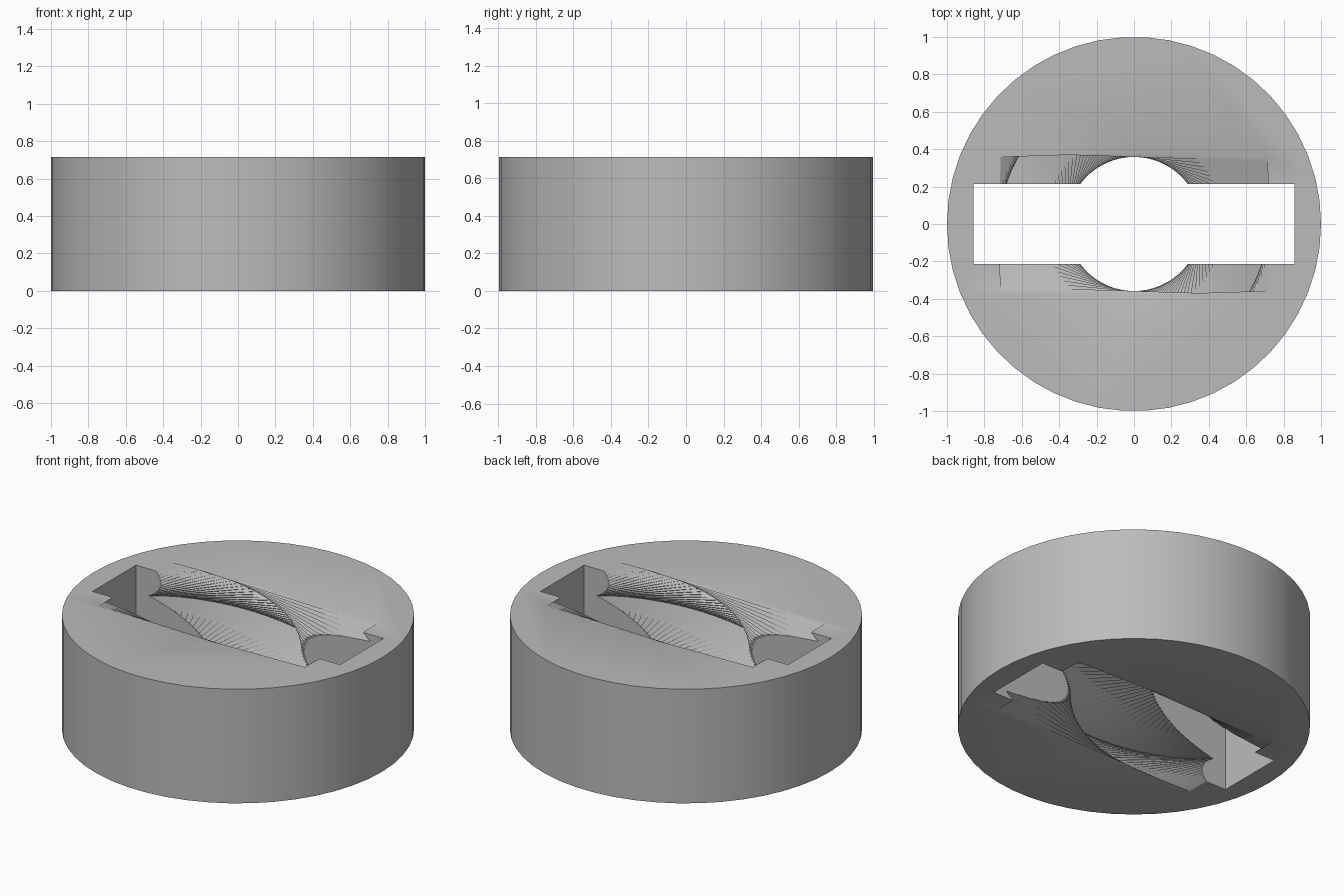
import bpy
import bmesh
from math import pi
from mathutils import Matrix, Vector

HEIGHT = 0.715
SLICES = 50

cube = bpy.data.objects.get("Cube")
if cube:
    bpy.data.objects.remove(cube, do_unlink=True)

grey = bpy.data.materials.new("plain grey")
grey.use_nodes = True
GREY = (0.5, 0.5, 0.5, 1)
grey.diffuse_color = GREY
grey.node_tree.nodes["Principled BSDF"].inputs["Base Color"].default_value = GREY


def make_object(name, bm):
    bmesh.ops.recalc_face_normals(bm, faces=bm.faces)
    mesh = bpy.data.meshes.new(name)
    bm.to_mesh(mesh)
    bm.free()
    mesh.materials.append(grey)
    obj = bpy.data.objects.new(name, mesh)
    bpy.context.collection.objects.link(obj)
    return obj


def rectangle(half_x, half_y):
    return [Vector((sx * half_x, sy * half_y, 0))
            for sx, sy in ((-1, -1), (1, -1), (1, 1), (-1, 1))]


def loft(name, profile, layers):
    """Stack the profile at each (height, angle) and skin the layers."""
    bm = bmesh.new()
    rings = []
    for z, angle in layers:
        turn = Matrix.Rotation(angle, 3, "Z")
        rings.append([bm.verts.new(turn @ p + Vector((0, 0, z))) for p in profile])
    count = len(profile)
    for low, high in zip(rings, rings[1:]):
        for i in range(count):
            j = (i + 1) % count
            bm.faces.new((low[i], low[j], high[j], high[i]))
    bm.faces.new(rings[0])
    bm.faces.new(rings[-1])
    return make_object(name, bm)


# Round body
bm = bmesh.new()
bmesh.ops.create_cone(bm, cap_ends=True, segments=50, radius1=1, radius2=1,
                      depth=HEIGHT, matrix=Matrix.Translation((0, 0, HEIGHT / 2)))
body = make_object("round_body", bm)
# Put a corner of the polygon on the x axis
if max(v.co.x for v in body.data.vertices) < 0.9999:
    body.data.transform(Matrix.Rotation(pi / 50, 4, "Z"))

# Straight through slot and half-turn twisted passage
slot = loft("slot_cutter", rectangle(0.858, 0.215), [(-0.1, 0), (HEIGHT + 0.1, 0)])
steps = [(k - 0.5) / SLICES for k in range(SLICES + 2)]
twist = loft("twist_cutter", rectangle(0.713, 0.358),
             [(t * HEIGHT, (t - 1) * pi) for t in steps])

for cutter in (slot, twist):
    cutter.hide_render = True
    cut = body.modifiers.new(cutter.name, "BOOLEAN")
    cut.operation = "DIFFERENCE"
    cut.solver = "EXACT"
    cut.object = cutter

# Bake the cuts and drop the cutters
bpy.context.view_layer.update()
depsgraph = bpy.context.evaluated_depsgraph_get()
result = bpy.data.meshes.new_from_object(body.evaluated_get(depsgraph))
body.modifiers.clear()
body.data = result
result.materials.clear()
result.materials.append(grey)
for cutter in (slot, twist):
    bpy.data.objects.remove(cutter, do_unlink=True)

bpy.ops.object.select_all(action="DESELECT")
body.select_set(True)
bpy.context.view_layer.objects.active = body
bpy.ops.object.shade_smooth_by_angle(angle=pi / 6)
